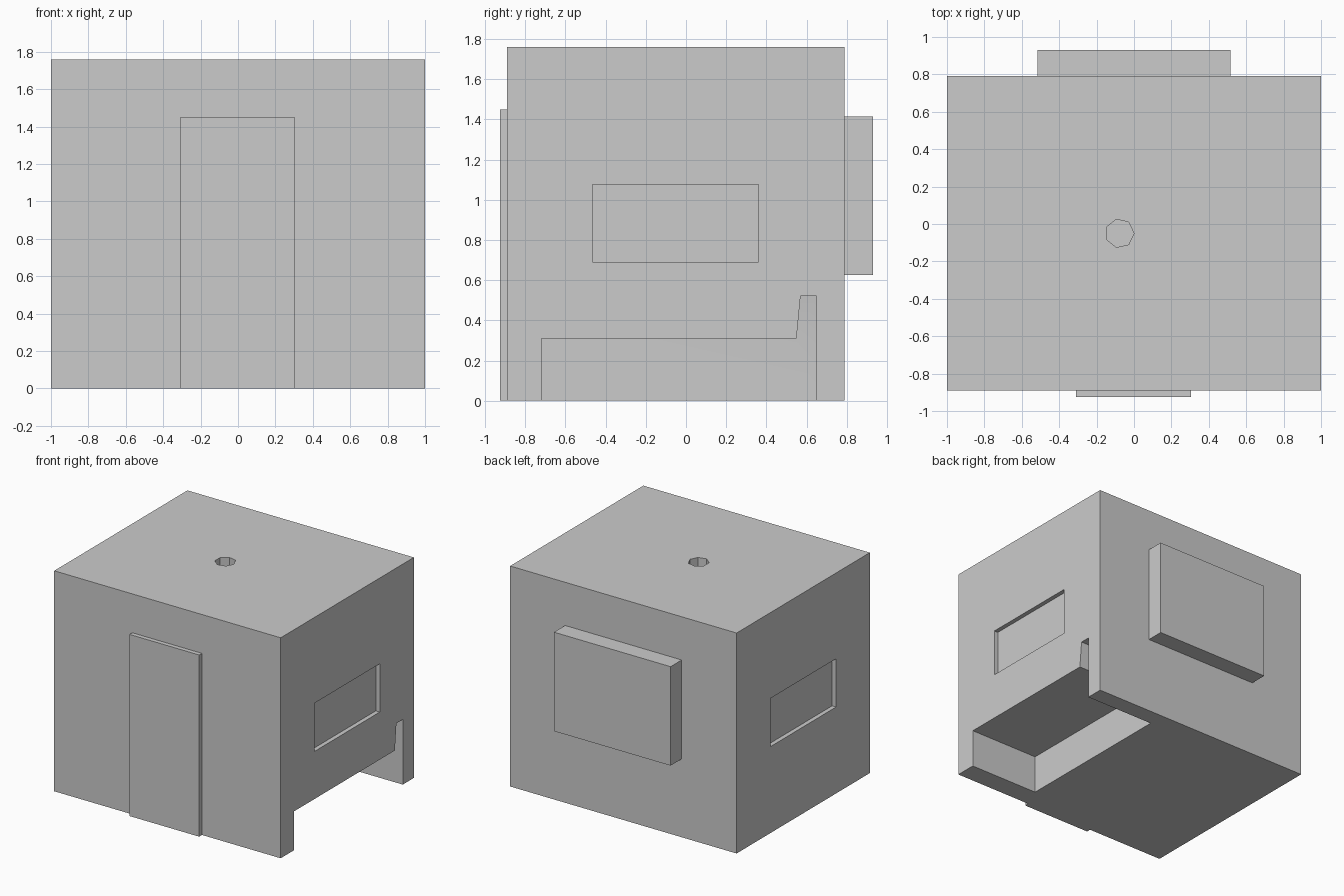
import bpy, bmesh, math

if "Cube" in bpy.data.objects:
    bpy.data.objects.remove(bpy.data.objects["Cube"])


def mesh_object(name, verts, faces):
    bm = bmesh.new()
    vs = [bm.verts.new(v) for v in verts]
    for f in faces:
        bm.faces.new([vs[i] for i in f])
    bmesh.ops.recalc_face_normals(bm, faces=bm.faces)
    me = bpy.data.meshes.new(name)
    bm.to_mesh(me)
    bm.free()
    ob = bpy.data.objects.new(name, me)
    bpy.context.collection.objects.link(ob)
    return ob


def box(name, lo, hi):
    verts = [(x, y, z) for x in (lo[0], hi[0]) for y in (lo[1], hi[1]) for z in (lo[2], hi[2])]
    faces = [(0, 1, 3, 2), (4, 6, 7, 5), (0, 4, 5, 1), (2, 3, 7, 6), (0, 2, 6, 4), (1, 5, 7, 3)]
    return mesh_object(name, verts, faces)


def cut(target, cutter):
    mod = target.modifiers.new("cut", 'BOOLEAN')
    mod.operation = 'DIFFERENCE'
    mod.solver = 'EXACT'
    mod.object = cutter
    bpy.context.view_layer.objects.active = target
    bpy.ops.object.modifier_apply(modifier=mod.name)
    bpy.data.objects.remove(cutter, do_unlink=True)


# Room block
room = box("room_shell", (-1, -0.89, 0), (1, 0.79, 1.76))

# Recessed side windows, one on each side
for side in (-1, 1):
    xs = sorted((side * 0.965, side * 1.1))
    cut(room, box("window_cutter", (xs[0], -0.465, 0.69), (xs[1], 0.36, 1.075)))

# Bed-shaped niche with a slightly tapered headboard
profile = [(-0.72, -0.1), (-0.72, 0.31), (0.55, 0.31), (0.57, 0.52),
           (0.65, 0.52), (0.65, 0.31), (0.65, -0.1)]
n = len(profile)
outer = [(1.1, y, z) for y, z in profile]
inner = [(0.40 if z > 0.5 else 0.38, y, z) for y, z in profile]
faces = [tuple(range(n)), (7, 8, 9, 12, 13), (9, 10, 11, 12)]
faces += [(i, (i + 1) % n, n + (i + 1) % n, n + i) for i in range(n)]
cut(room, mesh_object("bed_cutter", outer + inner, faces))

# Seven-sided lamp hole in the roof
sides = 7
ring = [(-0.077 + 0.077 * math.cos(math.tau * i / sides),
         -0.05 + 0.077 * math.sin(math.tau * i / sides)) for i in range(sides)]
verts = [(x, y, z) for z in (1.61, 1.9) for x, y in ring]
faces = [tuple(range(sides)), tuple(range(sides, 2 * sides))]
faces += [(i, (i + 1) % sides, sides + (i + 1) % sides, sides + i) for i in range(sides)]
cut(room, mesh_object("lamp_cutter", verts, faces))

# Raised door and back window box
box("door", (-0.31, -0.925, 0), (0.305, -0.89, 1.45))
box("back_window_box", (-0.515, 0.79, 0.625), (0.515, 0.93, 1.415))

# Sharp edges, soft headboard taper
bpy.ops.object.select_all(action='DESELECT')
room.select_set(True)
bpy.context.view_layer.objects.active = room
bpy.ops.object.shade_smooth_by_angle(angle=math.radians(30))
